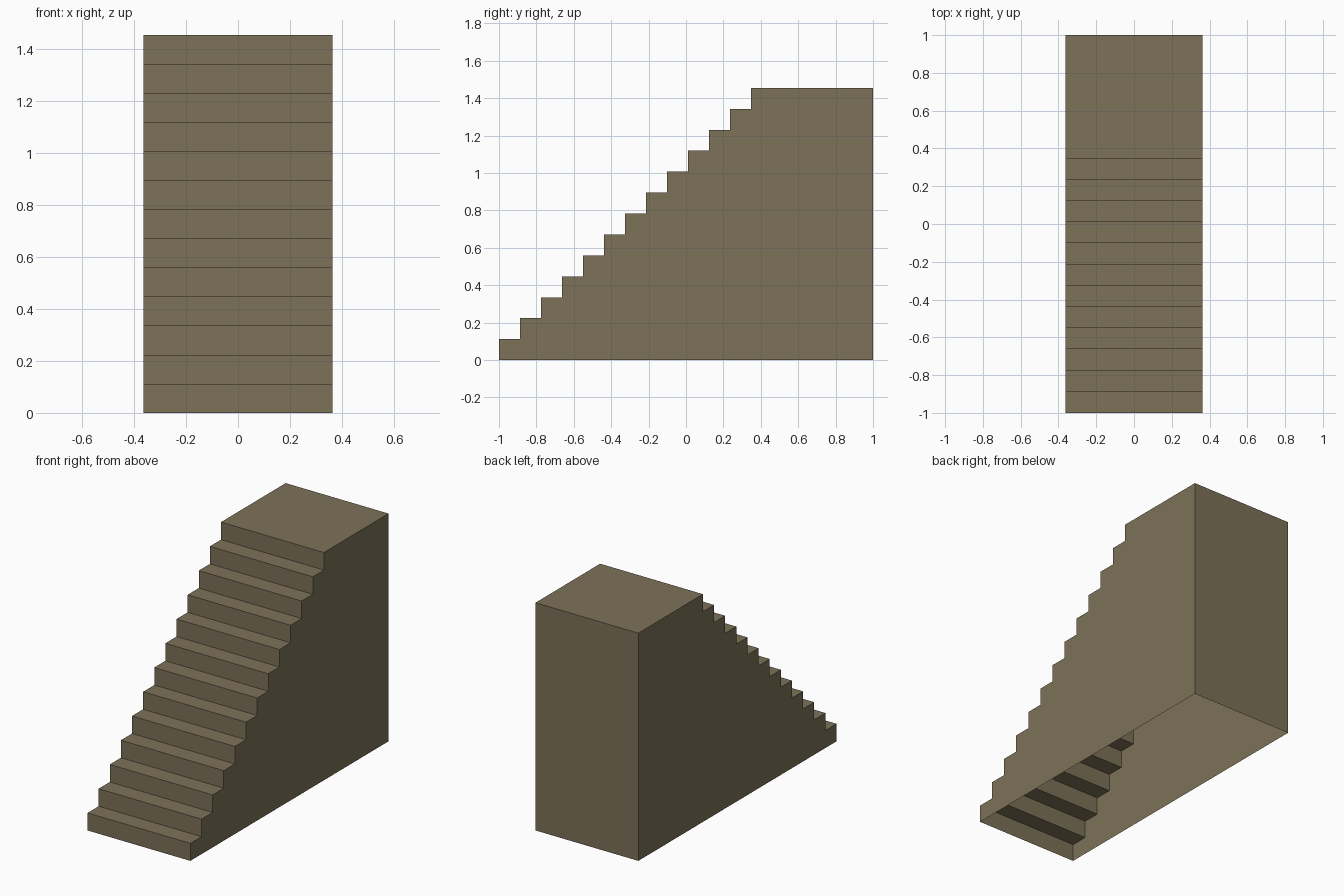
import bpy
import bmesh

if "Cube" in bpy.data.objects:
    bpy.data.objects.remove(bpy.data.objects["Cube"])

STEPS = 13
HALF_W = 0.3635
RISE = 1.455 / STEPS
RUN = 1.348 / (STEPS - 1)

stone = bpy.data.materials.new("brown_stone")
stone.diffuse_color = (0.205, 0.168, 0.098, 1.0)
stone.use_nodes = True
stone.node_tree.nodes["Principled BSDF"].inputs["Base Color"].default_value = stone.diffuse_color

# Side profile (y, z): up the steps, along the landing, down the back
profile = [(-1.0, 0.0)]
for i in range(STEPS):
    y = -1.0 + i * RUN
    z = (i + 1) * RISE
    profile.append((y, z))
    profile.append((y + RUN if i < STEPS - 1 else 1.0, z))
profile.append((1.0, 0.0))

# Hollow staircase shell, open underneath
bm = bmesh.new()
left = [bm.verts.new((-HALF_W, y, z)) for y, z in profile]
right = [bm.verts.new((HALF_W, y, z)) for y, z in profile]

# Risers, treads, landing and back wall
for i in range(len(profile) - 1):
    bm.faces.new((left[i], right[i], right[i + 1], left[i + 1]))

# Side walls
bm.faces.new(left)
bm.faces.new(right[::-1])

mesh = bpy.data.meshes.new("staircase")
bm.to_mesh(mesh)
bm.free()
mesh.materials.append(stone)
staircase = bpy.data.objects.new("staircase", mesh)
bpy.context.collection.objects.link(staircase)
